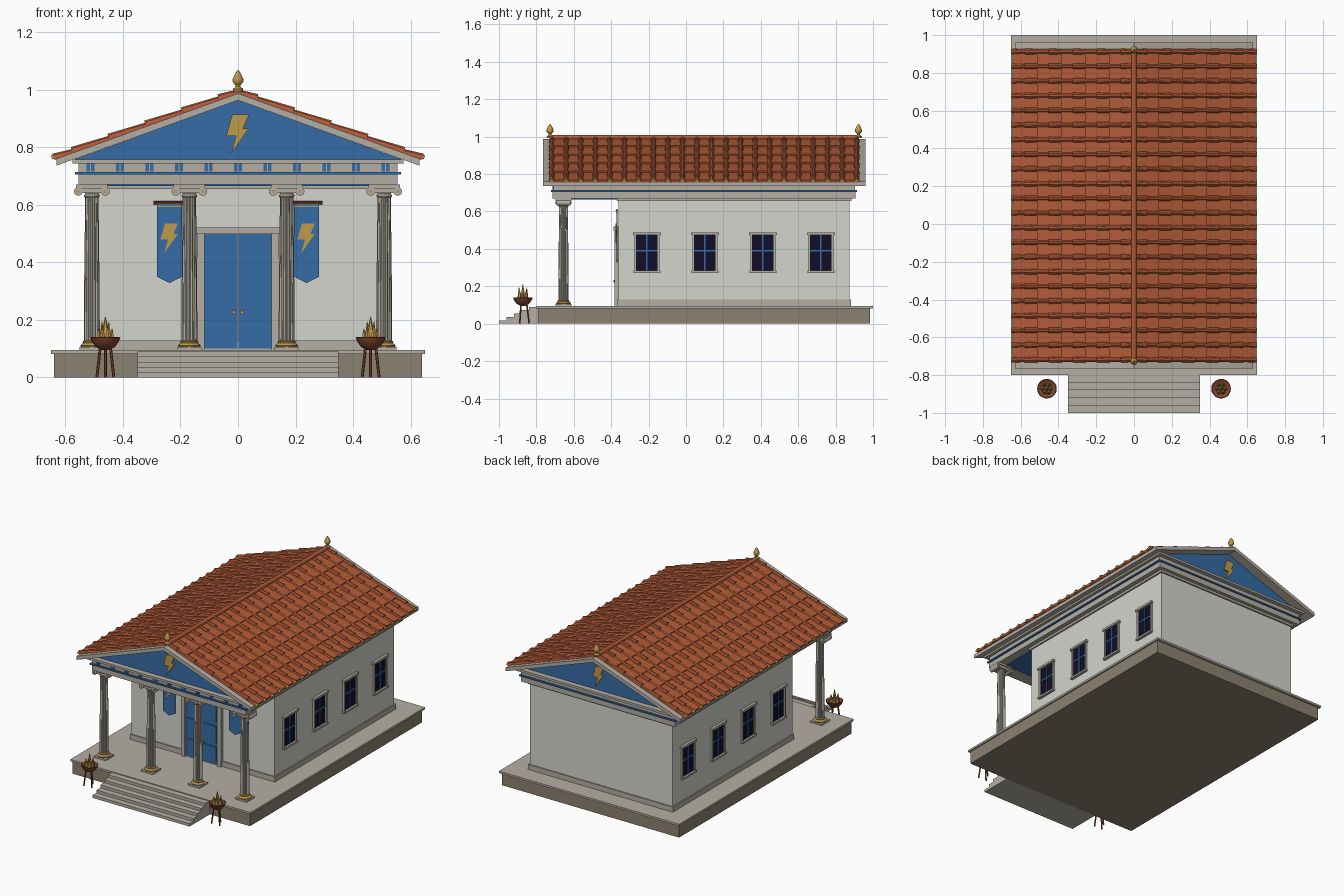
import bpy, bmesh, math
from mathutils import Vector

if "Cube" in bpy.data.objects:
    bpy.data.objects.remove(bpy.data.objects["Cube"])


def material(name, r, g, b):
    m = bpy.data.materials.new(name)
    m.use_nodes = True
    m.diffuse_color = (r, g, b, 1)
    m.node_tree.nodes["Principled BSDF"].inputs["Base Color"].default_value = (r, g, b, 1)
    return m


PLASTER = material("pale plaster", 0.66, 0.66, 0.62)
STONE = material("warm stone", 0.46, 0.43, 0.37)
PLINTH = material("brown stone", 0.26, 0.22, 0.16)
BLUE = material("blue paint", 0.036, 0.15, 0.38)
GOLD = material("gold", 0.52, 0.32, 0.07)
TILE = material("terracotta", 0.45, 0.105, 0.04)
GLASS = material("dark glass", 0.006, 0.004, 0.02)
COPPER = material("copper", 0.22, 0.06, 0.03)


def finish(name, bm, mat, smooth=False):
    bmesh.ops.recalc_face_normals(bm, faces=bm.faces)
    me = bpy.data.meshes.new(name)
    bm.to_mesh(me)
    bm.free()
    me.materials.append(mat)
    ob = bpy.data.objects.new(name, me)
    bpy.context.collection.objects.link(ob)
    if smooth:
        bpy.ops.object.select_all(action="DESELECT")
        ob.select_set(True)
        bpy.context.view_layer.objects.active = ob
        bpy.ops.object.shade_smooth_by_angle(angle=math.radians(40))
    return ob


def skin(bm, rings):
    """Join closed rings of points into a capped solid."""
    vs = [[bm.verts.new(p) for p in ring] for ring in rings]
    n = len(vs[0])
    for a, b in zip(vs, vs[1:]):
        for i in range(n):
            j = (i + 1) % n
            bm.faces.new((a[i], a[j], b[j], b[i]))
    bm.faces.new(vs[0][::-1])
    bm.faces.new(vs[-1])


def prism(name, pts, y0, y1, mat):
    bm = bmesh.new()
    skin(bm, [[(x, y, z) for x, z in pts] for y in (y0, y1)])
    return finish(name, bm, mat)


def box(name, x0, x1, y0, y1, z0, z1, mat):
    return prism(name, [(x0, z0), (x1, z0), (x1, z1), (x0, z1)], y0, y1, mat)


def lathe(name, profile, loc, mat, n=16, flute=0.0, smooth=True):
    bm = bmesh.new()
    rings = []
    for r, z in profile:
        ring = []
        for k in range(n):
            a, q = math.tau * k / n, r * (1 - flute * (k % 2))
            ring.append((loc[0] + q * math.cos(a), loc[1] + q * math.sin(a), loc[2] + z))
        rings.append(ring)
    skin(bm, rings)
    return finish(name, bm, mat, smooth)


def rod(name, p, q, r0, r1, mat, n=8):
    p, q = Vector(p), Vector(q)
    rot = (q - p).to_track_quat("Z", "Y")
    circle = [Vector((math.cos(math.tau * k / n), math.sin(math.tau * k / n), 0)) for k in range(n)]
    bm = bmesh.new()
    skin(bm, [[c + rot @ (v * r) for v in circle] for c, r in ((p, r0), (q, r1))])
    return finish(name, bm, mat, True)


def bolt(name, x, z, h, y0, y1, flip=1):
    shape = [(-.15, .5), (.28, .5), (.13, .15), (.28, .15), (-.18, -.5), (-.05, -.04), (-.3, -.04)]
    prism(name, [(x + flip * h * u, z + h * v) for u, v in shape], y0, y1, GOLD)


# Platform and steps
FLOOR = 0.095
box("platform", -.64, .64, -.79, .985, 0, .082, PLINTH)
box("platform_slab", -.65, .65, -.8, 1, .082, FLOOR, STONE)
for i in range(5):
    box("step", -.35, .35, -1 + i * .04, -.79, 0, .018 * (i + 1), STONE)

# Walls with base and crown mouldings
WF, WB, WX = -.36, .875, .515
box("walls", -WX, WX, WF, WB, FLOOR, .67, PLASTER)
box("wall_base", -WX - .008, WX + .008, WF - .008, WB + .008, FLOOR, .128, STONE)
box("wall_crown", -WX - .01, WX + .01, WF - .01, WB + .01, .655, .67, STONE)

# Entablature, stacked bands sharing one centre
YC = .0975
for name, x, dy, z0, z1, mat in (
        ("architrave", .555, .81, .67, .705, STONE),
        ("blue_fillet", .566, .818, .705, .714, BLUE),
        ("frieze", .555, .807, .714, .744, STONE),
        ("cornice", .575, .835, .744, .758, STONE)):
    box(name, -x, x, YC - dy, YC + dy, z0, z1, mat)
box("porch_ceiling", -.5, .5, -.62, WF - .01, .665, .671, BLUE)
for i in range(-5, 6):
    for o in (-.009, .006):
        box("frieze_panel", i * .1025 + o - .005, i * .1025 + o + .008, -.714, -.7, .716, .743, BLUE)

# Gables with emblems
prism("gable", [(-.57, .757), (.57, .757), (0, .963)], YC - .8, YC + .8, BLUE)
bolt("front_emblem", 0, .845, .136, YC - .808, YC - .79)
bolt("back_emblem", 0, .845, .136, YC + .79, YC + .808, -1)

# Roof deck, its ends forming the raking cornices
SL, APEX, EAVE = .36, .987, .63
drop = SL * EAVE
prism("roof_deck", [(-EAVE, APEX - drop), (0, APEX), (EAVE, APEX - drop), (EAVE, APEX - drop - .024),
                    (0, APEX - .024), (-EAVE, APEX - drop - .024)], YC - .863, YC + .863, STONE)

# Roof tiles: overlapping pan courses and staggered half-round covers
TY0, TY1, COURSES, COVERS = -.73, .925, 5, 21
ang = math.atan(SL)
length = .638 / math.cos(ang)
course = length / COURSES


def on_roof(side, s, n):
    """Point at distance s down the slope and height n above it."""
    return (side * (s * math.cos(ang) + n * math.sin(ang)), APEX - s * math.sin(ang) + n * math.cos(ang))


for side in (-1, 1):
    for c in range(COURSES):
        a, b = c * course, (c + 1) * course
        prism("pan_tiles", [on_roof(side, a, -.002), on_roof(side, b, -.002), on_roof(side, b, .013),
                            on_roof(side, a, .004)], TY0, TY1, TILE)
    covers, caps = bmesh.new(), bmesh.new()
    for i in range(COVERS + 1):
        y = TY0 + .012 + i * (TY1 - TY0 - .024) / COVERS

        def arch(s, r, lift):
            pts = []
            for k in range(6):
                t = math.pi * k / 5
                x, z = on_roof(side, s, lift + r * math.sin(t))
                pts.append((x, y + r * math.cos(t), z))
            return pts

        for c in range(COURSES + 1):
            a, b = max(0, (c - .5) * course), min(length, (c + .5) * course)
            skin(covers, [arch(a, .012, .002), arch(b, .016, .006)])
        skin(caps, [arch(length - .001, .017, .003), arch(length + .007, .014, .003)])
    finish("cover_tiles", covers, TILE)
    finish("eave_ornaments", caps, GOLD)
rod("ridge_cap", (0, TY0, APEX + .008), (0, TY1, APEX + .008), .014, .014, TILE, 10)
for y in (-.727, .922):
    lathe("finial", [(.016, 0), (.018, .01), (.009, .018), (.009, .024), (.018, .034), (.019, .043),
                     (.012, .06), (.002, .076)], (0, y, .992), GOLD, 12)

# Columns
CY = -.655
for x in (-.508, -.169, .169, .508):
    box("column_plinth", x - .042, x + .042, CY - .042, CY + .042, FLOOR, .105, STONE)
    lathe("column_base", [(.036, 0), (.04, .006), (.036, .012), (.03, .015), (.032, .02), (.027, .024)],
          (x, CY, .104), GOLD, 20)
    lathe("column_shaft", [(.028, .12), (.027, .3), (.023, .64)], (x, CY, 0), STONE, 32, .12, False)
    lathe("column_neck", [(.024, 0), (.028, .006), (.024, .012)], (x, CY, .625), STONE, 20)
    box("capital_cushion", x - .05, x + .05, CY - .034, CY + .034, .64, .657, STONE)
    box("abacus", x - .055, x + .055, CY - .042, CY + .042, .656, .671, STONE)
    for s in (-1, 1):
        vx = x + s * .047
        rod("volute", (vx, CY - .038, .646), (vx, CY + .038, .646), .015, .015, STONE, 14)
        rod("volute_eye", (vx, CY - .042, .646), (vx, CY + .042, .646), .006, .006, GOLD, 8)

# Double door with frame and raised panels
for s in (-1, 1):
    box("door_jamb", s * .13 - .013, s * .13 + .013, WF - .022, WF, FLOOR, .5, STONE)
    box("door_leaf", s * .0585 - .0575, s * .0585 + .0575, WF - .012, WF, .1, .498, BLUE)
    for z0, z1 in ((.113, .215), (.242, .35), (.375, .485)):
        box("door_panel", s * .06 - .045, s * .06 + .045, WF - .017, WF - .01, z0, z1, BLUE)
    rod("door_knob", (s * .014, WF - .028, .226), (s * .014, WF - .01, .226), .007, .004, GOLD)
box("door_lintel", -.147, .147, WF - .028, WF, .498, .52, STONE)

# Hanging banners
for s in (-1, 1):
    x = s * .238
    prism("banner", [(x - .044, .605), (x + .044, .605), (x + .044, .35), (x, .328), (x - .044, .35)],
          WF - .012, WF - .006, BLUE)
    box("banner_band", x - .044, x + .044, WF - .014, WF - .005, .592, .598, GOLD)
    rod("banner_rod", (x - .055, WF - .01, .607), (x + .055, WF - .01, .607), .006, .006, COPPER)
    bolt("banner_emblem", x, .483, .105, WF - .016, WF - .011)

# Side windows
for s in (-1, 1):
    for y in (-.209, .101, .411, .721):
        def plate(name, y0, y1, z0, z1, depth, mat):
            a, b = sorted((s * (WX - .005), s * (WX + depth)))
            box(name, a, b, y + y0, y + y1, z0, z1, mat)

        plate("window_glass", -.06, .06, .28, .476, .004, GLASS)
        plate("window_mullion", -.004, .004, .282, .474, .008, BLUE)
        plate("window_bar", -.058, .058, .386, .394, .008, BLUE)
        for e in (-1, 1):
            plate("window_jamb", e * .062 - .005, e * .062 + .005, .28, .476, .012, STONE)
        plate("window_lintel", -.075, .075, .474, .488, .018, STONE)
        plate("window_sill", -.072, .072, .272, .284, .018, STONE)

# Braziers flanking the steps
for s in (-1, 1):
    bx, by = s * .461, -.872
    lathe("brazier_bowl", [(.012, .095), (.032, .105), (.046, .123), (.052, .138), (.048, .14), (.035, .132)],
          (bx, by, 0), COPPER, 20)
    for k in range(3):
        t = math.tau * k / 3 + math.pi / 2
        u = Vector((math.cos(t), math.sin(t), 0))
        c = Vector((bx, by, 0))
        rod("brazier_leg", c + u * .034, c + u * .02 + Vector((0, 0, .108)), .005, .005, COPPER, 6)
    for k in range(6):
        t = math.tau * k / 6
        dx, dy = .02 * math.cos(t), .02 * math.sin(t)
        rod("flame", (bx + dx, by + dy, .13), (bx + dx * 1.2, by + dy * 1.2, .17 + .012 * (k % 3)), .013, .001, GOLD, 6)
    rod("flame_core", (bx, by, .13), (bx, by, .212), .018, .001, GOLD, 6)
